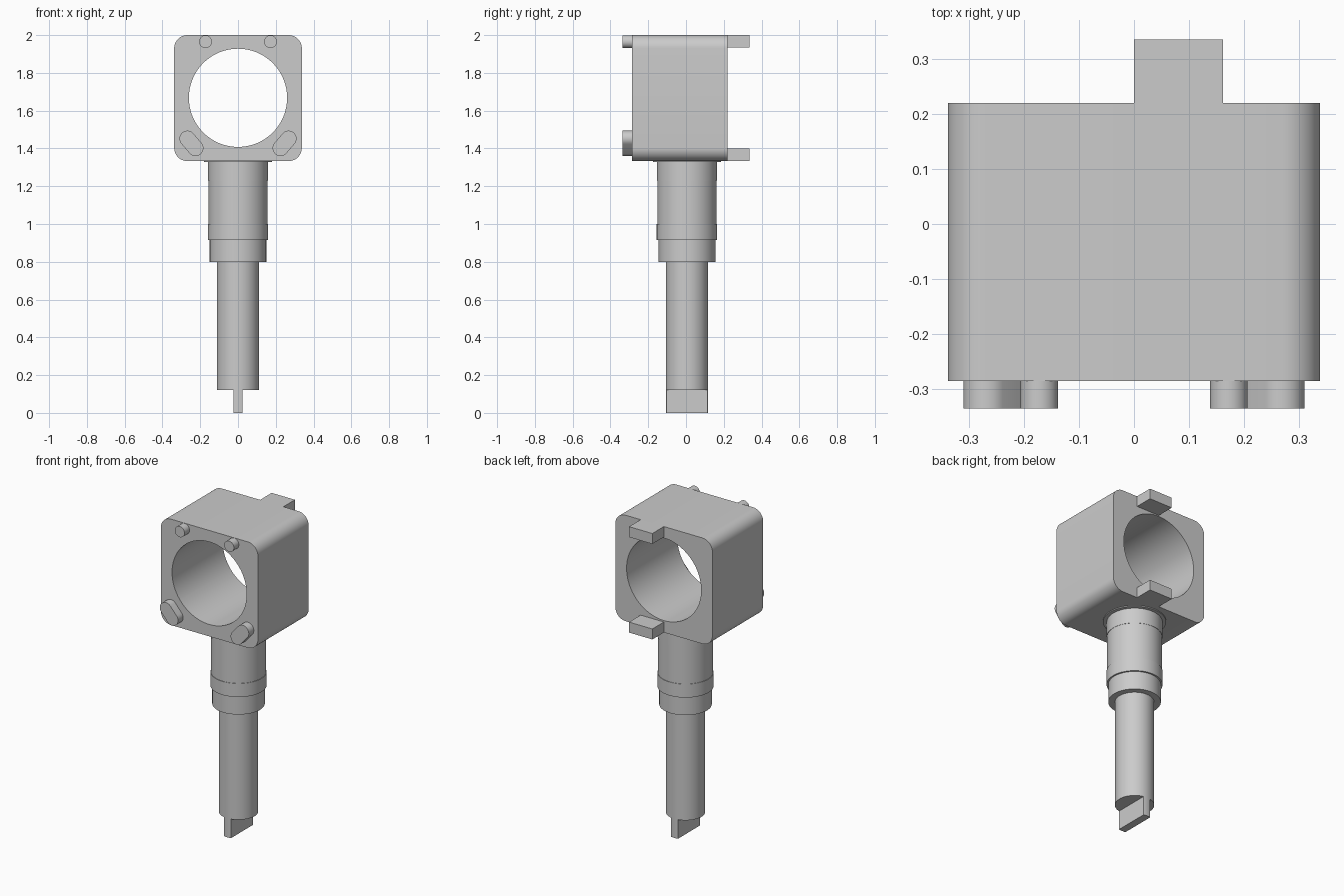
import bpy
import bmesh
from math import cos, sin, pi, asin, radians

if "Cube" in bpy.data.objects:
    bpy.data.objects.remove(bpy.data.objects["Cube"])

grey = bpy.data.materials.new("plain grey")
grey.use_nodes = True
GREY = (0.6, 0.6, 0.6, 1)
grey.diffuse_color = GREY
grey.node_tree.nodes["Principled BSDF"].inputs["Base Color"].default_value = GREY


def finish(name, bm):
    bmesh.ops.recalc_face_normals(bm, faces=bm.faces[:])
    mesh = bpy.data.meshes.new(name)
    bm.to_mesh(mesh)
    bm.free()
    mesh.materials.append(grey)
    obj = bpy.data.objects.new(name, mesh)
    bpy.context.collection.objects.link(obj)
    return obj


def smooth(obj):
    bpy.ops.object.select_all(action="DESELECT")
    obj.select_set(True)
    bpy.context.view_layer.objects.active = obj
    bpy.ops.object.shade_smooth_by_angle(angle=radians(30))


def arc(cx, cy, r, start, end, steps):
    angles = [start + (end - start) * i / steps for i in range(steps + 1)]
    return [(cx + r * cos(a), cy + r * sin(a)) for a in angles]


def circle(cx, cy, r, steps):
    return arc(cx, cy, r, 0, 2 * pi, steps)[:-1]


def prism(name, outline, low, high, axis="y"):
    """Extrude a flat outline along y (outline in x, z) or z (outline in x, y)."""
    bm = bmesh.new()
    place = (lambda u, v, d: (u, d, v)) if axis == "y" else (lambda u, v, d: (u, v, d))
    bottom = [bm.verts.new(place(u, v, low)) for u, v in outline]
    top = [bm.verts.new(place(u, v, high)) for u, v in outline]
    bm.faces.new(bottom)
    bm.faces.new(top)
    for i in range(len(outline)):
        j = (i + 1) % len(outline)
        bm.faces.new((bottom[i], bottom[j], top[j], top[i]))
    return finish(name, bm)


FRONT, BACK, PEG_TIP, TAB_TIP = -0.285, 0.22, -0.335, 0.335
HALF, BASE, TOP, ROUND = 0.338, 1.333, 2.0, 0.07
STEM_Y, SHAFT_R = 0.005, 0.112

# Housing block with rounded long edges and a round bore
outline = []
for k, (x, z) in enumerate([(HALF - ROUND, TOP - ROUND), (ROUND - HALF, TOP - ROUND),
                            (ROUND - HALF, BASE + ROUND), (HALF - ROUND, BASE + ROUND)]):
    outline += arc(x, z, ROUND, k * pi / 2, (k + 1) * pi / 2, 10)
housing = prism("housing", outline, FRONT, BACK)
bore = prism("bore_cutter", circle(0, 1.668, 0.26, 96), -0.5, 0.5)
cut = housing.modifiers.new("bore", "BOOLEAN")
cut.operation = "DIFFERENCE"
cut.solver = "EXACT"
cut.object = bore
bpy.context.view_layer.objects.active = housing
bpy.ops.object.modifier_apply(modifier="bore")
bpy.data.objects.remove(bore)
smooth(housing)

# Front pegs: round ones above, slanted oblong ones below
for side, label in ((-1, "right"), (1, "left")):
    smooth(prism(f"round_peg_{label}", circle(side * 0.172, 1.965, 0.034, 32), PEG_TIP, FRONT))
    slot = (arc(0.222, 1.402, 0.042, -3 * pi / 4, pi / 4 - pi / 2, 8)
            + arc(0.222, 1.402, 0.042, -pi / 4, pi / 4 - pi / 2, 1)[1:1])
    slot = (arc(0.225, 1.402, 0.042, -5 * pi / 4, -pi / 4, 14)
            + arc(0.268, 1.452, 0.042, -pi / 4, 3 * pi / 4, 14))
    smooth(prism(f"oblong_peg_{label}", [(side * x, z) for x, z in slot], PEG_TIP, FRONT))

# Back tabs, flush with the top and bottom of the housing
for label, low in (("upper", TOP - 0.066), ("lower", BASE)):
    prism(f"{label}_tab", [(0, low), (0.162, low), (0.162, low + 0.066), (0, low + 0.066)],
          BACK, TAB_TIP)

# Stepped stem turned around the vertical axis
profile = [(SHAFT_R, 0.12), (SHAFT_R, 0.8), (0.15, 0.8), (0.15, 0.915), (0.16, 0.915),
           (0.16, 1.0), (0.157, 1.0), (0.157, 1.23), (0.159, 1.23), (0.159, 1.327),
           (0.18, 1.327), (0.18, BASE + 0.002)]
SIDES = 64
bm = bmesh.new()
rings = [[bm.verts.new((x, y, z)) for x, y in circle(0, STEM_Y, r, SIDES)] for r, z in profile]
for a, b in zip(rings, rings[1:]):
    for i in range(SIDES):
        j = (i + 1) % SIDES
        bm.faces.new((a[i], a[j], b[j], b[i]))
bm.faces.new(rings[0])
bm.faces.new(rings[-1])
smooth(finish("stem", bm))

# Flat drive tang with ends flush with the shaft
t = asin(0.024 / SHAFT_R)
ends = (arc(0, STEM_Y, SHAFT_R, pi / 2 - t, pi / 2 + t, 6)
        + arc(0, STEM_Y, SHAFT_R, 3 * pi / 2 - t, 3 * pi / 2 + t, 6))
smooth(prism("drive_tang", ends, 0, 0.12, axis="z"))
